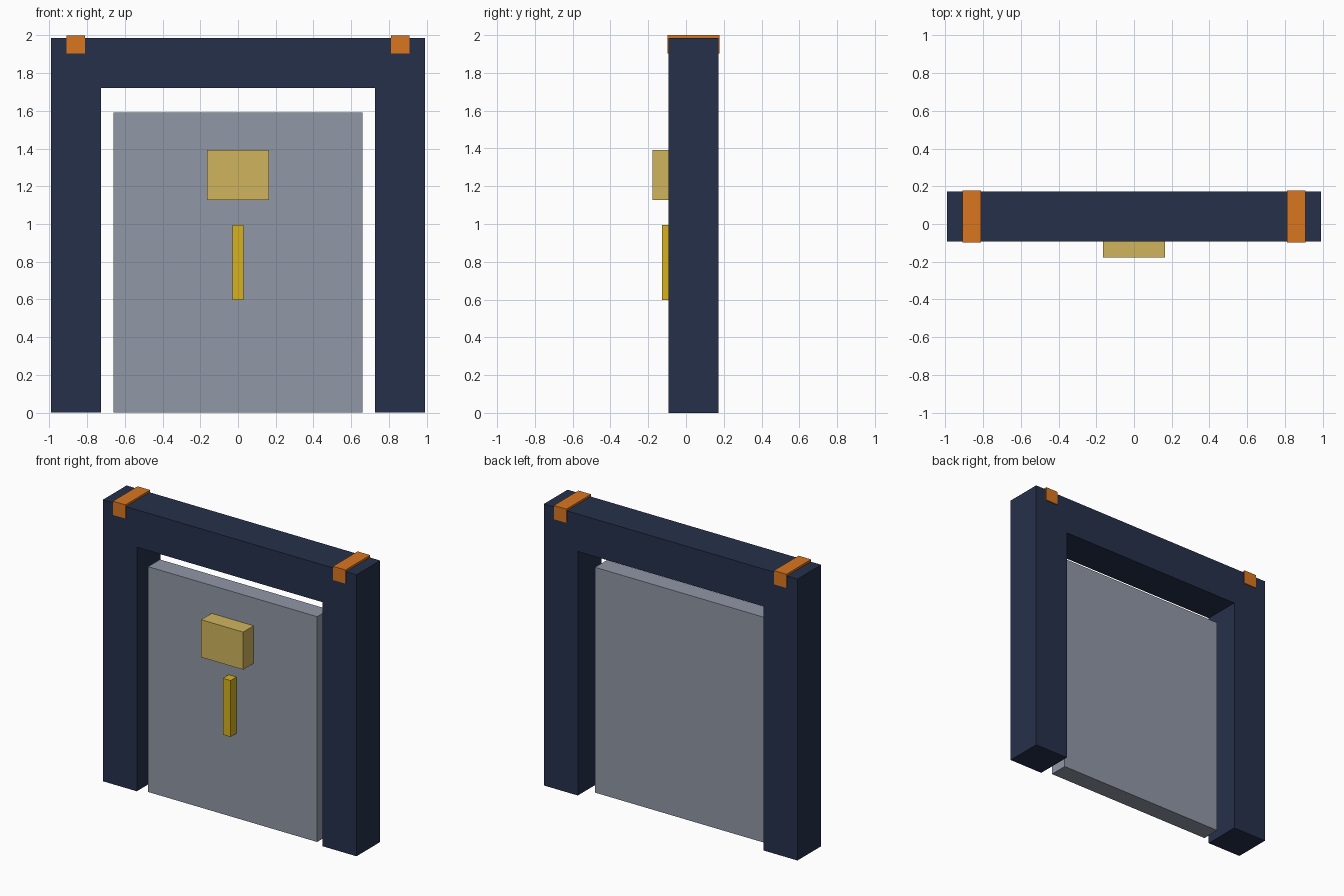
import bpy
import bmesh

if "Cube" in bpy.data.objects:
    bpy.data.objects.remove(bpy.data.objects["Cube"])


def material(name, rgb):
    m = bpy.data.materials.new(name)
    m.diffuse_color = (*rgb, 1)
    m.use_nodes = True
    m.node_tree.nodes["Principled BSDF"].inputs["Base Color"].default_value = m.diffuse_color
    return m


def extrude_profile(name, pts, y0, y1, mat):
    """Extrude an outline in the xz plane from y0 back to y1."""
    bm = bmesh.new()
    face = bm.faces.new([bm.verts.new((x, y0, z)) for x, z in pts])
    res = bmesh.ops.extrude_face_region(bm, geom=[face])
    verts = [g for g in res["geom"] if isinstance(g, bmesh.types.BMVert)]
    bmesh.ops.translate(bm, verts=verts, vec=(0, y1 - y0, 0))
    bmesh.ops.recalc_face_normals(bm, faces=bm.faces)
    mesh = bpy.data.meshes.new(name)
    bm.to_mesh(mesh)
    bm.free()
    mesh.materials.append(mat)
    ob = bpy.data.objects.new(name, mesh)
    bpy.context.collection.objects.link(ob)
    return ob


def box(name, x0, x1, y0, y1, z0, z1, mat):
    return extrude_profile(name, [(x0, z0), (x1, z0), (x1, z1), (x0, z1)], y0, y1, mat)


navy = material("navy", (0.019, 0.03, 0.07))
slate = material("slate", (0.28, 0.31, 0.38))
orange = material("orange", (0.70, 0.18, 0.014))
yellow = material("yellow", (0.68, 0.45, 0.013))
tan = material("tan", (0.63, 0.46, 0.11))

# Door frame: one upside-down U outline
half = [(0.725, 1.722), (0.725, 0), (0.99, 0), (0.99, 1.986)]
outline = half + [(-x, z) for x, z in reversed(half)]
extrude_profile("door_frame", outline, -0.093, 0.171, navy)

# Door panel, set back inside the frame
box("door_panel", -0.66, 0.66, -0.06, 0.072, 0, 1.59, slate)

# Sign plate and handle on the front of the panel
box("sign_plate", -0.164, 0.164, -0.177, -0.058, 1.128, 1.393, tan)
box("handle", -0.03, 0.03, -0.126, -0.058, 0.598, 0.996, yellow)

# Corner clips wrapped over the lintel
for side, name in ((-1, "left_clip"), (1, "right_clip")):
    c = side * 0.859
    box(name, c - 0.049, c + 0.049, -0.098, 0.177, 1.903, 2.0, orange)
